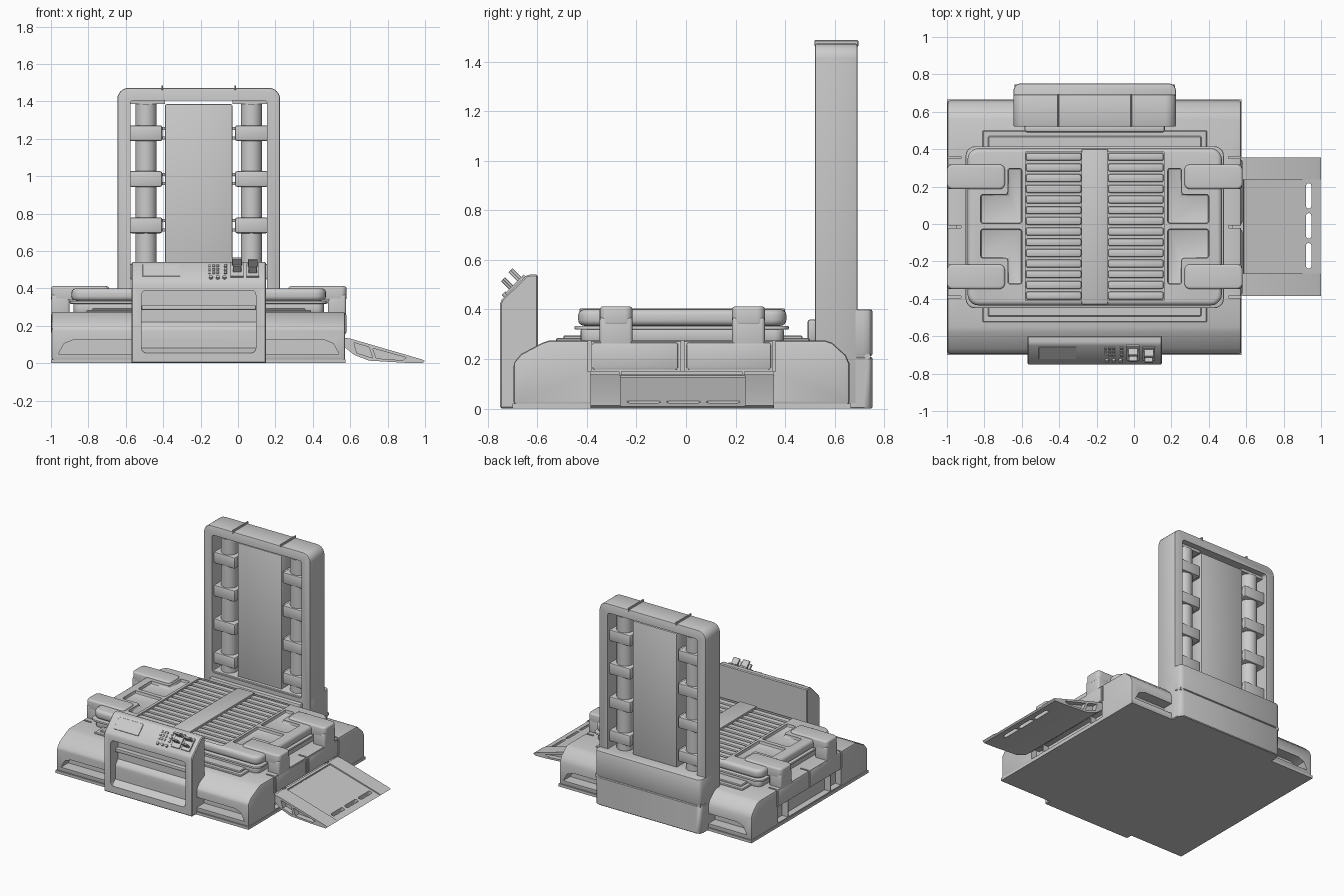
import bpy, bmesh, math
from mathutils import Matrix

if "Cube" in bpy.data.objects:
    bpy.data.objects.remove(bpy.data.objects["Cube"])

CX = -0.21  # x centre of the machine body


def prism(name, pts, axis, a, b, bevel=0, seg=2):
    """Extrude a 2D outline along an axis from a to b and round its sharp edges."""
    put = {'x': lambda p, t: (t, p[0], p[1]),
           'y': lambda p, t: (p[0], t, p[1]),
           'z': lambda p, t: (p[0], p[1], t)}[axis]
    bm = bmesh.new()
    lo = [bm.verts.new(put(p, a)) for p in pts]
    hi = [bm.verts.new(put(p, b)) for p in pts]
    bm.faces.new(lo)
    bm.faces.new(hi[::-1])
    for i in range(len(pts)):
        j = (i + 1) % len(pts)
        bm.faces.new((lo[i], lo[j], hi[j], hi[i]))
    bmesh.ops.recalc_face_normals(bm, faces=bm.faces)
    if bevel:
        edges = [e for e in bm.edges if e.calc_face_angle(0) > math.radians(32)]
        bmesh.ops.bevel(bm, geom=edges, offset=bevel, segments=seg, profile=0.5,
                        affect='EDGES', clamp_overlap=True)
    me = bpy.data.meshes.new(name)
    bm.to_mesh(me)
    bm.free()
    ob = bpy.data.objects.new(name, me)
    bpy.context.collection.objects.link(ob)
    return ob


def box(name, x0, x1, y0, y1, z0, z1, bevel=0, seg=2):
    return prism(name, [(x0, y0), (x1, y0), (x1, y1), (x0, y1)], 'z', z0, z1, bevel, seg)


def rrect(u0, u1, v0, v1, r, n=5, low=True):
    """Rounded rectangle outline; low=False keeps the two lower corners square."""
    pts = []
    for k, (u, v) in enumerate([(u1 - r, v1 - r), (u0 + r, v1 - r), (u0 + r, v0 + r), (u1 - r, v0 + r)]):
        if k > 1 and not low:
            pts.append((u0 if k == 2 else u1, v0))
            continue
        for i in range(n + 1):
            t = math.pi / 2 * (k + i / n)
            pts.append((u + r * math.cos(t), v + r * math.sin(t)))
    return pts


def cut(ob, *cutters):
    """Subtract the cutters from an object and remove them."""
    bpy.context.view_layer.objects.active = ob
    for c in cutters:
        c.hide_render = True
        m = ob.modifiers.new("cut", 'BOOLEAN')
        m.object, m.operation, m.solver = c, 'DIFFERENCE', 'EXACT'
        bpy.ops.object.modifier_apply(modifier=m.name)
        bpy.data.objects.remove(c)


def mir(x, s):
    """x for s = 1 (left side), or its mirror image for s = -1."""
    return x if s == 1 else 2 * CX - x


def mbox(name, s, x0, x1, *rest, **kw):
    x0, x1 = sorted((mir(x0, s), mir(x1, s)))
    return box(name, x0, x1, *rest, **kw)


# Base body with sloped front and back
base = prism("base_body", [(-.695, .015), (-.695, .185), (-.665, .22), (-.58, .265), (-.55, .275),
                           (.56, .275), (.59, .265), (.645, .215), (.66, .18), (.66, .015)],
             'x', -.997, .573, .012, 2)
box("base_plate", -1, .576, -.7, .665, 0, .02)
for s in (1, -1):
    # side bays, seams and the tapered hand recesses at front and back
    for y0, y1 in ((-.385, -.27), (-.26, .225), (.235, .35)):
        cut(base, mbox("c", s, -1.1, -.95, y0, y1, .03, .15))
    for y in (-.39, -.015, .355):
        cut(base, mbox("c", s, -1.1, -.925, y - .006, y + .006, .15, .4))
    slot = [(-.56, .05), (-.56, .125), (-.88, .125), (-.93, .105), (-.96, .05)]
    slot = [(mir(x, s), z) for x, z in slot]
    cut(base, prism("c", slot, 'y', -.8, -.61), prism("c", slot, 'y', .58, .8))
    mbox("side_beam", s, -1, -.94, -.38, -.03, .155, .268, .012)
    mbox("side_beam", s, -1, -.94, 0, .345, .155, .268, .012)

# Bed: stepped frame, lower tray, lip and rounded top
box("bed_frame", -.81, .39, -.525, .5, .26, .285, .005, 1)
box("bed_frame_inner", -.78, .36, -.495, .47, .27, .295, .005, 1)
prism("bed_tray", rrect(-.88, .46, -.425, .395, .04), 'z', .27, .322, .008)
prism("bed_lip", rrect(-.9, .48, -.45, .415, .05), 'z', .318, .334, .006)
top = prism("bed_top", rrect(-.89, .47, -.435, .405, .06), 'z', .334, .4, .024, 4)
for s in (1, -1):
    x0, x1 = sorted((mir(-.58, s), mir(-.28, s)))
    cut(top, box("c", x0, x1, -.41, .385, .378, .5))
    for i in range(14):
        y = -.383 + i * .0571
        box("bed_slat", x0 + .002, x1 - .002, y - .021, y + .021, .36, .396, .009)
    for t in (1, -1):
        ell = [(-.82, .015), (-.6, .015), (-.6, .31), (-.675, .31), (-.675, .17), (-.82, .17)]
        ell = [(mir(x, s), -.012 + t * y) for x, y in ell]
        cut(top, prism("c", ell, 'z', .378, .5, .012))
        # Corner clamps with outer legs
        yc = -.015 + t * .267
        y0, y1 = yc - .066, yc + .066
        xs = sorted((mir(-1, s), mir(-.69, s)))
        prism("corner_clamp", rrect(*xs, y0, y1, .03), 'z', .335, .412, .012, 3)
        mbox("clamp_leg", s, -.998, -.9, y0, y1, .25, .37, .014, seg=3)
box("bed_centre_strip", -.28, -.14, -.43, .4, .37, .404, .006)

# Tower: rounded frame, centre panel, rollers and brackets
tower = prism("tower_frame", rrect(-.645, .225, .015, 1.472, .06, 6, low=False), 'y', .52, .692, .008)
cut(tower, prism("c", rrect(-.575, .155, .39, 1.405, .015, 3), 'y', .4, .8))
box("tower_panel", -.39, -.03, .55, .665, .38, 1.385, .008)
box("tower_front_ledge", -.585, .165, .49, .53, .27, .36, .012)
for s in (1, -1):
    x = mir(-.492, s)
    bpy.ops.mesh.primitive_cylinder_add(vertices=32, radius=.057, depth=1.0, location=(x, .606, .885))
    bpy.context.object.name = "tower_roller"
    mbox("tower_rib", s, -.41, -.4, .518, .695, 1.46, 1.486, .003, seg=1)
    for z in (1.23, .985, .737, .49):
        mbox("roller_bracket", s, -.58, -.405, .54, .672, z - .042, z + .042, .01)
        for dz in (-.025, .025):
            mbox("bracket_tab", s, -.41, -.385, .57, .645, z + dz - .008, z + dz + .008)
    mbox("tower_end_cap", s, -.575, -.39, .56, .65, 1.385, 1.41)

# Tower foot, in two stacked parts with rounded rear corners
foot = [(-.645, .53), (.225, .53), (.225, .715), (.215, .742), (.19, .752),
        (-.61, .752), (-.635, .742), (-.645, .715)]
prism("tower_foot_lower", foot, 'z', 0, .208, .005, 1)
prism("tower_foot_upper", foot, 'z', .212, .4, .008, 2)
box("tower_foot_core", -.64, .22, .54, .745, .2, .22)

# Control console with front recess
console = prism("console_body", [(-.75, .0), (-.75, .425), (-.743, .44), (-.645, .537), (-.63, .54),
                                 (-.598, .54), (-.598, 0)], 'x', -.57, .15, .006, 1)
cut(console, prism("c", rrect(-.515, .095, .055, .39, .025), 'y', -.9, -.665))
prism("console_sill", [(-.748, .055), (-.66, .1), (-.66, .05), (-.74, .05)], 'x', -.515, .095)
box("console_shelf", -.515, .095, -.7, -.66, .285, .31, .005)

# Controls on the sloped face
slope = Matrix.Translation((0, -.695, .487)) @ Matrix.Rotation(math.radians(45), 4, 'X')


def control(name, x0, x1, v0, v1, h, bevel=.001):
    box(name, x0, x1, v0, v1, -.01, h, bevel, 1).matrix_world = slope


control("screen", -.51, -.31, -.035, .055, .005)
for i in range(3):
    for j in range(3):
        control("button", -.158 + i * .022, -.146 + i * .022, -.015 + j * .026, .0 + j * .026, .006)
for j in range(3):
    control("side_button", -.075, -.06, -.015 + j * .026, .003 + j * .026, .008)
for x in (-.145, -.108, -.072):
    knob = prism("knob", rrect(x - .01, x + .01, -.055, -.035, .0099), 'z', -.01, .014)
    knob.matrix_world = slope
for x0, x1, v in ((-.04, .03, .045), (.045, .113, .035)):
    control("switch_plate", x0, x1, -.04, v + .022, .01)
    control("switch_lever", x0 + .008, x1 - .008, v - .006, v + .008, .06, .002)
    control("switch_lever", x0 + .012, x1 - .012, v - .052, v - .04, .055, .002)

# Side ramp with slots and pocketed ends
ramp = prism("side_ramp", [(.565, .137), (.6, .132), (.985, .02), (1.0, .012), (.985, 0),
                           (.9, .002), (.7, .014), (.62, .045), (.565, .09)], 'y', -.385, .355)
cut(ramp, prism("c", [(.585, .126), (.585, .3), (1.1, .3), (1.1, -.02)], 'y', -.265, .237))
for y in (.15, -.01, -.17):
    cut(ramp, prism("c", rrect(.92, .948, y - .068, y + .068, .0135), 'z', -.1, .2))
for y0, y1 in ((-.5, -.345), (.315, .5)):
    cut(ramp, prism("c", [(.62, .11), (.7, .086), (.72, .028), (.635, .055)], 'y', y0, y1),
        prism("c", [(.72, .08), (.9, .03), (.88, .016), (.74, .026)], 'y', y0, y1))
box("ramp_hinge", .52, .59, -.36, .33, .085, .13, .012)

# Smooth shading with sharp edges kept
for ob in bpy.data.objects:
    ob.select_set(True)
bpy.context.view_layer.objects.active = base
bpy.ops.object.shade_smooth_by_angle(angle=math.radians(35))
